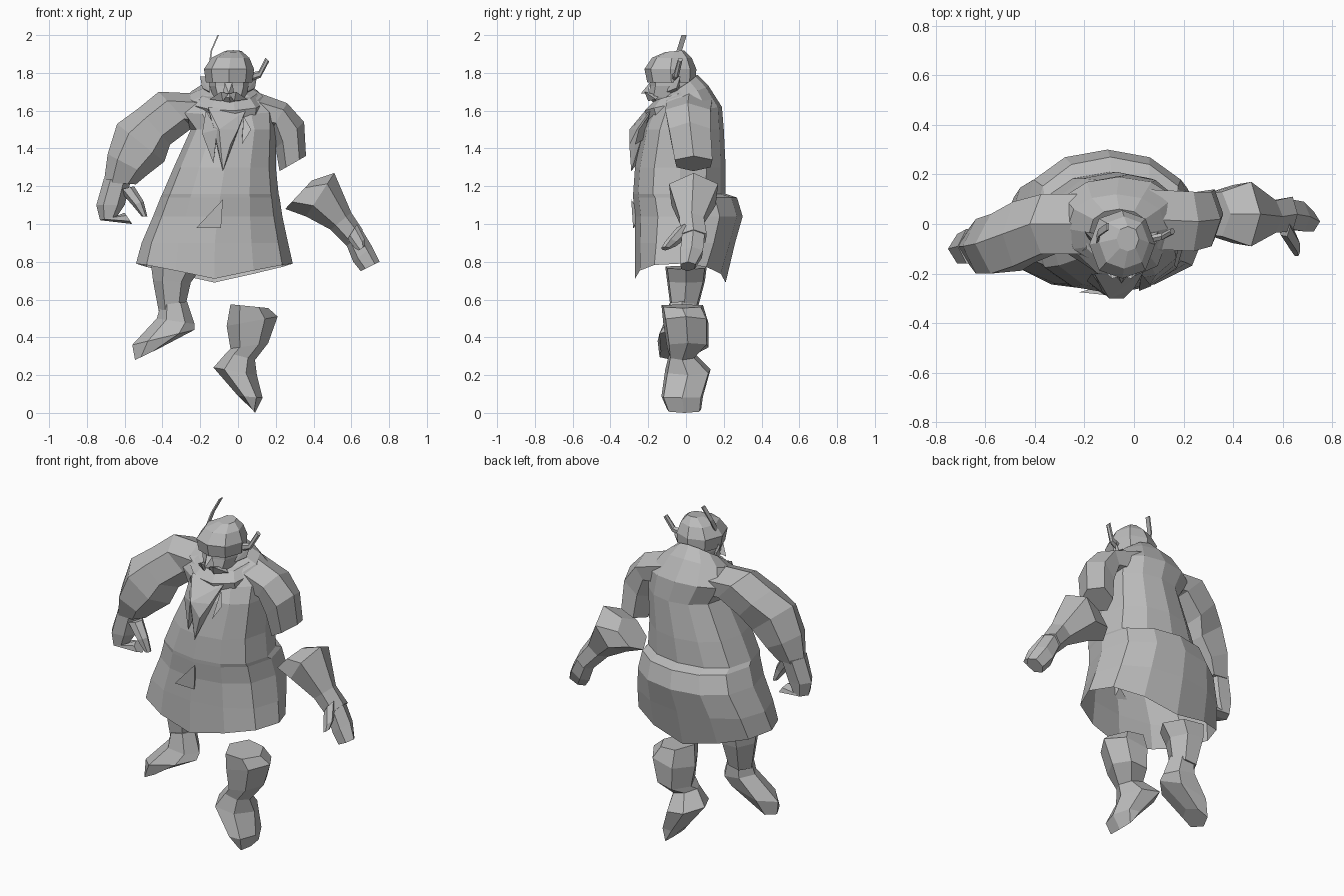
import bpy, bmesh
from math import sin, cos, pi, copysign
from mathutils import Vector

cube = bpy.data.objects.get("Cube")
if cube:
    bpy.data.objects.remove(cube, do_unlink=True)

# One plain clay grey for everything
clay = bpy.data.materials.new("clay_grey")
clay.use_nodes = True
GREY = (0.5, 0.5, 0.5, 1)
clay.diffuse_color = GREY
clay.node_tree.nodes["Principled BSDF"].inputs["Base Color"].default_value = GREY


def finish(name, bm):
    """Turn a bmesh into a flat shaded grey object."""
    bmesh.ops.recalc_face_normals(bm, faces=bm.faces[:])
    mesh = bpy.data.meshes.new(name)
    bm.to_mesh(mesh)
    bm.free()
    mesh.materials.append(clay)
    obj = bpy.data.objects.new(name, mesh)
    bpy.context.collection.objects.link(obj)
    return obj


def skin(name, rings, cap_start=True, cap_end=True):
    """Join rings of equal point count into a tube."""
    bm = bmesh.new()
    loops = [[bm.verts.new(point) for point in ring] for ring in rings]
    count = len(loops[0])
    for low, high in zip(loops, loops[1:]):
        for i in range(count):
            j = (i + 1) % count
            bm.faces.new((low[i], low[j], high[j], high[i]))
    if cap_start:
        bm.faces.new(loops[0][::-1])
    if cap_end:
        bm.faces.new(loops[-1])
    return finish(name, bm)


def oval(sides, z, left, right, front, back, tilt=0, lift=0):
    """Level ring: tilt raises the back, lift raises both sides."""
    ring = []
    for i in range(sides):
        angle = 2 * pi * i / sides
        c, s = cos(angle), sin(angle)
        s_full = copysign(abs(s) ** 0.8, s)
        ring.append(((left + right) / 2 + (right - left) / 2 * c,
                     (front + back) / 2 + (back - front) / 2 * s_full,
                     z + tilt * s + lift * abs(c)))
    return ring


def limb_ring(ax, az, bx, bz, y, depth):
    """Six sided limb section between an outer and an inner edge."""
    def at(t, dy):
        return (ax + (bx - ax) * t, y + dy, az + (bz - az) * t)
    return [at(0, 0), at(.25, -depth), at(.75, -depth * .9),
            at(1, 0), at(.75, depth * .9), at(.25, depth)]


def limb(name, sections, **caps):
    return skin(name, [limb_ring(*section) for section in sections], **caps)


def hull(name, points):
    """Faceted lump wrapped around a few points."""
    bm = bmesh.new()
    for point in points:
        bm.verts.new(point)
    result = bmesh.ops.convex_hull(bm, input=bm.verts[:])
    loose = {e for e in result["geom_interior"] if isinstance(e, bmesh.types.BMVert)}
    bmesh.ops.delete(bm, geom=list(loose), context="VERTS")
    return finish(name, bm)


def blade(name, path, width, thick):
    """Thin four sided strip following a path."""
    rings = []
    for point in path:
        x, y, z = point
        rings.append([(x - thick, y - width, z), (x + thick, y - width, z),
                      (x + thick, y + width, z), (x - thick, y + width, z)])
    return skin(name, rings)


# Long flared coat with a ledge where the back bulges
coat = [
    (.70, -.54, .29, -.27, .21, -.01, .09),
    (.90, -.51, .265, -.27, .26),
    (1.04, -.45, .235, -.27, .3),
    (1.14, -.41, .22, -.28, .27),
    (1.16, -.40, .215, -.28, .21),
    (1.3, -.34, .2, -.27, .21),
    (1.5, -.25, .2, -.23, .2),
    (1.6, -.32, .2, -.19, .19, .02),
    (1.68, -.27, .13, -.16, .12, .05),
    (1.72, -.18, .06, -.13, .06, .07),
]
skin("coat", [oval(12, *row) for row in coat], cap_start=False)
hull("coat_fold", [(-.08, -.29, 1.13), (-.22, -.275, .98), (-.09, -.28, .98),
                   (-.1, -.24, 1.05)])

# Wrapped collar
collar = [(1.58, -.2, .13, -.2, .1, .03), (1.64, -.24, .14, -.22, .12, .04),
          (1.69, -.2, .1, -.17, .08, .04)]
skin("collar", [oval(9, *row) for row in collar])

# Pointed beard hanging over the chest, in two tufts
hull("beard", [(-.16, -.2, 1.62), (.04, -.19, 1.6), (-.13, -.27, 1.52), (0, -.26, 1.5),
               (-.08, -.29, 1.28), (-.04, -.3, 1.42), (-.1, -.3, 1.5), (-.08, -.24, 1.34)])
hull("beard_tuft", [(-.17, -.2, 1.6), (-.19, -.23, 1.48), (-.13, -.28, 1.32),
                    (-.11, -.29, 1.5), (-.12, -.22, 1.4)])
hull("lapel", [(.03, -.2, 1.57), (.07, -.25, 1.5), (.02, -.27, 1.42), (.02, -.22, 1.45)])

# Head: face below, faceted helmet above
face = [(1.62, -.1, .02, -.15, .02), (1.67, -.13, .04, -.2, .03),
        (1.73, -.15, .06, -.19, .04), (1.78, -.15, .06, -.19, .04)]
skin("face", [oval(8, *row) for row in face])
helmet = [(1.75, -.17, .075, -.205, .05), (1.82, -.18, .085, -.22, .055),
          (1.88, -.14, .06, -.18, .03), (1.915, -.07, .02, -.11, -.01, .005)]
skin("helmet", [oval(8, *row) for row in helmet])
hull("nose", [(-.07, -.19, 1.75), (-.03, -.19, 1.75), (-.05, -.24, 1.69),
              (-.08, -.2, 1.69), (-.02, -.2, 1.69)])
for side, label in ((1, "left"), (-1, "right")):
    def across(points):
        return [(-.05 + side * x, y, z) for x, y, z in points]
    hull(label + "_moustache", across([(0, -.21, 1.69), (.04, -.22, 1.7), (.1, -.16, 1.66),
                                       (.03, -.2, 1.65), (.06, -.14, 1.68)]))
    hull(label + "_ear", across([(.1, -.08, 1.78), (.1, -.04, 1.69), (.1, -.1, 1.7),
                                 (.15, -.03, 1.78), (.14, -.05, 1.72)]))

# Bent thin horns
blade("right_horn", [(-.15, -.07, 1.85), (-.14, -.035, 1.92), (-.105, -.01, 2)], .014, .004)
limb("left_horn", [(.06, 1.8, .08, 1.76, -.06, .014), (.11, 1.81, .12, 1.775, -.05, .014),
                   (.145, 1.88, .165, 1.86, -.03, .012)])

# Whole right arm, bent, with hooked hand
limb("right_arm", [
    (-.2, 1.69, -.18, 1.5, 0, .12),
    (-.42, 1.7, -.24, 1.51, 0, .12),
    (-.53, 1.61, -.36, 1.42, -.04, .13),
    (-.64, 1.53, -.39, 1.33, -.08, .12),
    (-.69, 1.37, -.48, 1.26, -.09, .11),
    (-.71, 1.22, -.54, 1.21, -.09, .07),
])
limb("right_hand", [(-.71, 1.24, -.57, 1.22, -.09, .07), (-.75, 1.1, -.6, 1.1, -.1, .06),
                    (-.73, 1.02, -.64, 1.04, -.1, .05), (-.56, 1, -.6, 1.06, -.09, .04)])
limb("right_thumb", [(-.63, 1.18, -.55, 1.2, -.11, .04), (-.56, 1.1, -.5, 1.12, -.13, .03),
                     (-.51, 1.04, -.48, 1.04, -.13, .02)])

# Left arm in two separate pieces
limb("left_upper_arm", [
    (.04, 1.72, .06, 1.5, .02, .12),
    (.26, 1.64, .18, 1.5, .01, .12),
    (.35, 1.54, .2, 1.4, .02, .11),
    (.36, 1.36, .22, 1.28, .04, .1),
])
limb("left_forearm", [
    (.39, 1.23, .25, 1.08, .04, .09),
    (.51, 1.27, .36, 1.04, .04, .13),
    (.6, 1.06, .49, .97, .03, .065),
    (.66, .97, .58, .88, .04, .07),
])
limb("left_hand", [(.65, .98, .57, .9, .04, .06), (.71, .88, .61, .8, .03, .06),
                   (.75, .8, .65, .75, .01, .04)])
limb("left_thumb", [(.63, 1, .58, .92, -.01, .04), (.67, .92, .62, .87, -.08, .03),
                    (.67, .88, .64, .86, -.11, .02)])

# Right leg with the boot swung outward
limb("right_leg", [(-.46, .78, -.2, .76, 0, .11), (-.45, .7, -.25, .69, 0, .1),
                   (-.42, .54, -.28, .56, -.01, .07)])
limb("right_boot", [
    (-.41, .57, -.27, .59, -.02, .07),
    (-.43, .5, -.23, .47, -.03, .08),
    (-.56, .36, -.23, .44, -.06, .09),
    (-.545, .28, -.42, .34, -.07, .07),
])

# Detached left boot
limb("left_boot", [
    (-.04, .575, .16, .555, -.02, .11),
    (-.06, .46, .21, .51, 0, .12),
    (-.04, .34, .16, .37, .01, .11),
    (-.06, .32, .09, .28, -.02, .07),
    (-.13, .24, .1, .2, .01, .12),
    (0, .09, .13, .08, -.02, .11),
    (.07, .025, .09, 0, -.01, .09),
])
